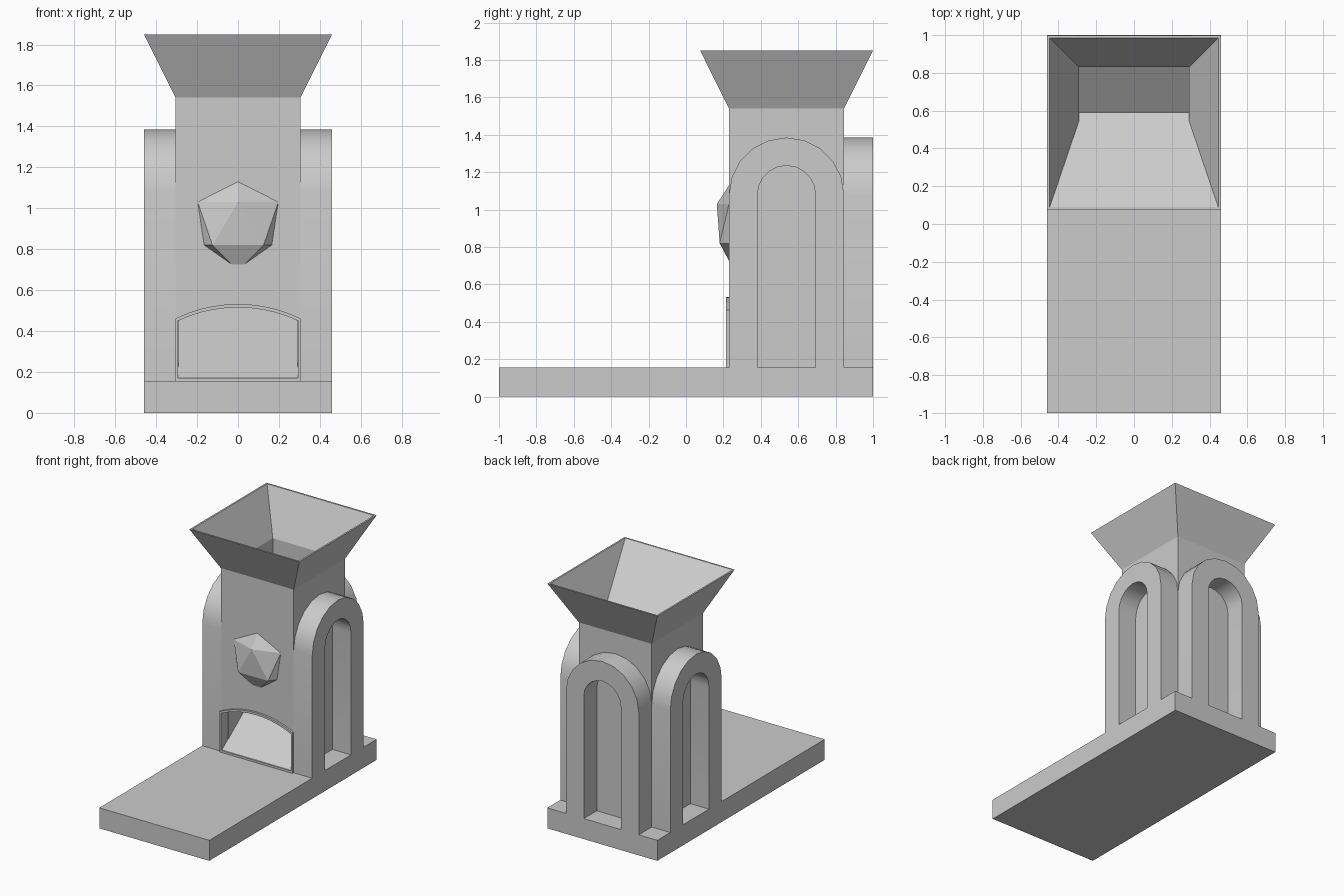
import bpy, bmesh
from math import pi, sin, cos, radians

if "Cube" in bpy.data.objects:
    bpy.data.objects.remove(bpy.data.objects["Cube"])

CY = 0.5375          # tower centre in y
BASE_TOP = 0.155


def finish(name, bm, smooth=False):
    bmesh.ops.recalc_face_normals(bm, faces=bm.faces)
    me = bpy.data.meshes.new(name)
    bm.to_mesh(me)
    bm.free()
    ob = bpy.data.objects.new(name, me)
    bpy.context.collection.objects.link(ob)
    if smooth:
        bpy.ops.object.select_all(action='DESELECT')
        ob.select_set(True)
        bpy.context.view_layer.objects.active = ob
        bpy.ops.object.shade_smooth_by_angle(angle=radians(30))
    return ob


def skin(name, loops, closed=False, smooth=False):
    """Skin equal-length closed loops; cap the ends, or join last to first."""
    bm = bmesh.new()
    rows = [[bm.verts.new(p) for p in loop] for loop in loops]
    pairs = list(zip(rows, rows[1:]))
    if closed:
        pairs.append((rows[-1], rows[0]))
    else:
        bm.faces.new(rows[0])
        bm.faces.new(rows[-1])
    n = len(rows[0])
    for a, b in pairs:
        for i in range(n):
            j = (i + 1) % n
            bm.faces.new((a[i], a[j], b[j], b[i]))
    return finish(name, bm, smooth)


def hull(name, pts):
    bm = bmesh.new()
    for p in pts:
        bm.verts.new(p)
    bmesh.ops.convex_hull(bm, input=bm.verts)
    bmesh.ops.dissolve_limit(bm, angle_limit=0.01, verts=bm.verts, edges=bm.edges)
    return finish(name, bm)


def mirrored(pts):
    return [(s * x, y, z) for x, y, z in pts for s in (-1, 1)]


def arch(half, bottom, spring, rise, n=10):
    """Outline of an arch: elliptical for a full rise, circular if shallow."""
    pts = [(half, bottom)]
    if rise > half * 0.9:
        pts += [(half * cos(pi * i / n), spring + rise * sin(pi * i / n)) for i in range(n + 1)]
    else:
        r = (half ** 2 + rise ** 2) / (2 * rise)
        for i in range(n + 1):
            u = half * (1 - 2 * i / n)
            pts.append((u, spring + rise - r + (r * r - u * u) ** 0.5))
    return pts + [(-half, bottom)]


def arch_ring(name, outer, inner, d0, d1, place):
    loops = [[place(u, w, d) for u, w in prof]
             for prof, d in ((outer, d0), (outer, d1), (inner, d1), (inner, d0))]
    return skin(name, loops, closed=True, smooth=True)


def rect(hx, hy, z):
    return [(sx * hx, CY + sy * hy, z) for sx, sy in ((-1, -1), (1, -1), (1, 1), (-1, 1))]


# base slab
skin("base", [[(-.46, -1, z), (.46, -1, z), (.46, 1, z), (-.46, 1, z)] for z in (0, BASE_TOP)])

# hollow tower with flared mouth
tower = skin("tower", [rect(.305, .3075, .14), rect(.305, .3075, 1.54), rect(.46, .4615, 1.85),
                       rect(.447, .4485, 1.85), rect(.29, .2925, 1.54), rect(.29, .2925, .14)], closed=True)

# front exit opening
hole = arch(.293, .17, .45, .065)
cutter = skin("exit_cutter", [[(u, y, w) for u, w in hole] for y in (.1, .3)])
cutter.hide_render = True
cutter.hide_viewport = True
mod = tower.modifiers.new("exit", 'BOOLEAN')
mod.operation = 'DIFFERENCE'
mod.solver = 'EXACT'
mod.object = cutter

# thin frame around the exit
arch_ring("exit_frame", arch(.305, .15, .462, .07), hole, .215, .245, lambda u, w, d: (u, d, w))

# arched buttresses on both sides and the back
outer = arch(.3075, .1, 1.08, .305)
inner = arch(.155, BASE_TOP - .01, 1.08, .155)
arch_ring("right_arch", outer, inner, .30, .46, lambda u, w, d: (d, CY + u, w))
arch_ring("left_arch", outer, inner, .30, .46, lambda u, w, d: (-d, CY + u, w))
arch_ring("back_arch", [(u * .992, w) for u, w in outer], inner, .84, 1.0, lambda u, w, d: (u, d, w))

# sloping chute inside the mouth
hull("mouth_ramp", mirrored([(.447, .09, 1.848), (.29, .59, 1.513), (.29, .24, 1.54)]))

# exit ramp inside the tower
hull("exit_ramp", mirrored([(.292, .225, .17), (.292, .835, .62), (.292, .835, .14), (.292, .225, .14)]))

# faceted gem half sunk into the front wall
hull("gem", mirrored([(.197, .23, 1.03), (.125, .18, .82), (.165, .23, .82), (.03, .23, .725)])
     + [(0, .165, 1.03), (0, .23, 1.13)])
